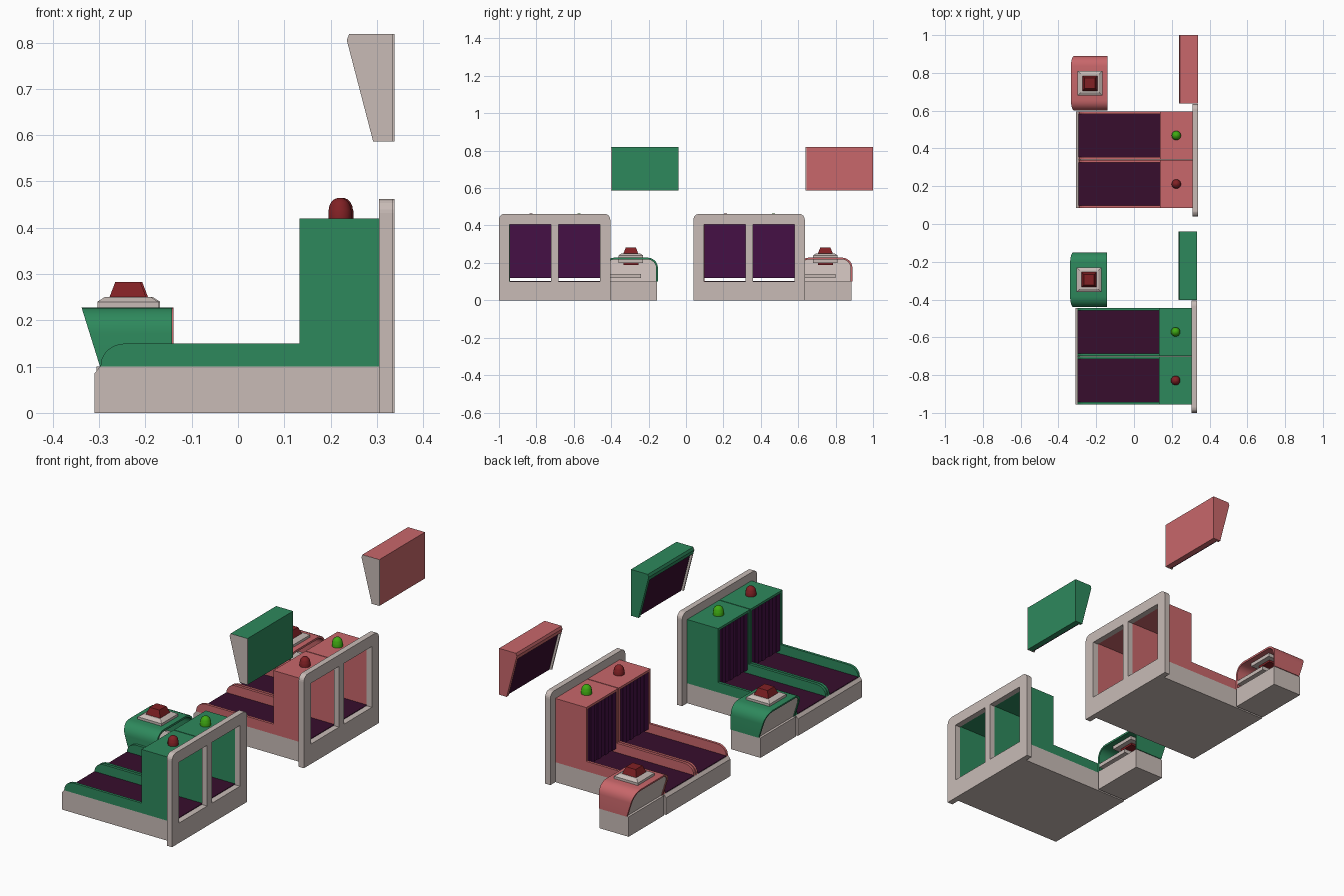
import bpy, bmesh, math
from mathutils import Vector

if "Cube" in bpy.data.objects:
    bpy.data.objects.remove(bpy.data.objects["Cube"])


def mat(name, c):
    m = bpy.data.materials.new(name)
    m.diffuse_color = (*c, 1)
    m.use_nodes = True
    m.node_tree.nodes["Principled BSDF"].inputs["Base Color"].default_value = m.diffuse_color
    return m


GREEN = mat("shell green", (0.027, 0.25, 0.108))
RED = mat("shell coral", (0.58, 0.135, 0.145))
GREY = mat("warm grey", (0.58, 0.50, 0.47))
DARKRED = mat("dark red", (0.22, 0.015, 0.018))
BELT = mat("belt purple", (0.038, 0.004, 0.026))
CURTAIN = mat("curtain purple", (0.06, 0.005, 0.06))
LAMP = mat("lamp green", (0.05, 0.40, 0.006))


def finish(name, bm, m):
    bmesh.ops.recalc_face_normals(bm, faces=bm.faces)
    me = bpy.data.meshes.new(name)
    bm.to_mesh(me)
    bm.free()
    me.materials.append(m)
    ob = bpy.data.objects.new(name, me)
    bpy.context.collection.objects.link(ob)
    return ob


def prism(name, pts, axis, a, b, m, warp=None, off=(0, 0, 0)):
    """Extrude a 2D profile: axis 'y' takes (x, z) points, axis 'x' takes (y, z)."""
    bm = bmesh.new()
    rows = []
    for t in (a, b):
        row = []
        for p in pts:
            v = Vector((p[0], t, p[1]) if axis == 'y' else (t, p[0], p[1]))
            if warp:
                v = warp(v)
            row.append(bm.verts.new(v + Vector(off)))
        rows.append(row)
    n = len(pts)
    bm.faces.new(rows[0])
    bm.faces.new(rows[1])
    for i in range(n):
        j = (i + 1) % n
        bm.faces.new((rows[0][i], rows[0][j], rows[1][j], rows[1][i]))
    return finish(name, bm, m)


def box(name, x, y, z, m, off):
    return prism(name, [(x[0], z[0]), (x[1], z[0]), (x[1], z[1]), (x[0], z[1])],
                 'y', y[0], y[1], m, off=off)


def frustum(name, c, z0, z1, r0, r1, m, off):
    bm = bmesh.new()
    rings = [[bm.verts.new(Vector((c[0] + sx * r, c[1] + sy * r, z)) + Vector(off))
              for sx, sy in ((-1, -1), (1, -1), (1, 1), (-1, 1))]
             for z, r in ((z0, r0), (z1, r1))]
    for r in rings:
        bm.faces.new(r)
    for i in range(4):
        j = (i + 1) % 4
        bm.faces.new((rings[0][i], rings[0][j], rings[1][j], rings[1][i]))
    return finish(name, bm, m)


def lathe(name, c, prof, m, off, n=14):
    bm = bmesh.new()
    rings = [[bm.verts.new(Vector((c[0] + r * math.cos(2 * math.pi * i / n),
                                   c[1] + r * math.sin(2 * math.pi * i / n), z)) + Vector(off))
              for i in range(n)] for r, z in prof]
    for a, b in zip(rings, rings[1:]):
        for i in range(n):
            j = (i + 1) % n
            bm.faces.new((a[i], a[j], b[j], b[i]))
    bm.faces.new(rings[0])
    bm.faces.new(rings[-1])
    ob = finish(name, bm, m)
    for p in ob.data.polygons:
        p.use_smooth = len(p.vertices) == 4
    return ob


def arch(y0, y1, z0, z1, r, n=6):
    """Upside-down U outline with rounded top corners, from low y to high y."""
    pts = [(y0, z0)]
    for cy, start in ((y0 + r, 180), (y1 - r, 90)):
        for i in range(n + 1):
            a = math.radians(start - 90 * i / n)
            pts.append((cy + r * math.cos(a), z1 - r + r * math.sin(a)))
    return pts + [(y1, z0)]


def lean(v):
    # leading edge of the side console tilts outward with height
    if v.x < -0.25:
        v.x += (0.228 - v.z) * 0.3125
    return v


def station(tag, shell, off):
    # base and gate frame
    prism(tag + "_lane_base", [(-0.31, 0), (0.305, 0), (0.305, 0.1), (-0.298, 0.1), (-0.31, 0.085)],
          'y', -0.955, -0.445, GREY, off=off)
    gx = (0.305, 0.334)
    box(tag + "_gate_sill", gx, (-1.0, -0.405), (0, 0.1), GREY, off)
    for i, y in enumerate(((-1.0, -0.943), (-0.721, -0.682), (-0.461, -0.405))):
        box(f"{tag}_gate_post_{i}", gx, y, (0.1, 0.405), GREY, off)
    prism(tag + "_gate_header", arch(-1.0, -0.405, 0.405, 0.462, 0.03), 'x', *gx, GREY, off=off)

    # two lanes: side walls, hood roof, belt, curtain strips, lamp
    rail = [(-0.298, 0.1)]
    for i in range(7):
        a = math.radians(180 - 90 * i / 6)
        rail.append((-0.243 + 0.053 * math.cos(a), 0.105 + 0.045 * math.sin(a)))
    rail += [(0.133, 0.15), (0.133, 0.42), (0.305, 0.42), (0.305, 0.1)]
    for k, (y0, y1, lamp) in enumerate(((-0.955, -0.702, DARKRED), (-0.698, -0.445, LAMP))):
        t = 0.013
        n = f"{tag}_lane{k}"
        prism(n + "_wall_a", rail, 'y', y0, y0 + t, shell, off=off)
        prism(n + "_wall_b", rail, 'y', y1 - t, y1, shell, off=off)
        box(n + "_hood_roof", (0.133, 0.305), (y0 + t, y1 - t), (0.408, 0.42), shell, off)
        box(n + "_belt", (-0.297, 0.304), (y0 + t, y1 - t), (0.098, 0.103), BELT, off)
        w = (y1 - y0 - 2 * t) / 8
        for s in range(8):
            x = 0.137 + 0.004 * (s % 2)
            ys = y0 + t + s * w
            box(f"{n}_curtain_{s}", (x, x + 0.005), (ys, ys + w), (0.12, 0.41), CURTAIN, off)
        c = (0.22, (y0 + y1) / 2)
        prof = [(0.025, 0.42), (0.025, 0.437)]
        prof += [(0.024 * math.cos(math.radians(d)), 0.439 + 0.026 * math.sin(math.radians(d)))
                 for d in (0, 20, 40, 60, 80)]
        lathe(n + "_lamp", c, prof, lamp, off)

    # side console: plinth, leaning front plate, arched cover, shelf
    box(tag + "_console_plinth", (-0.306, -0.143), (-0.436, -0.154), (0, 0.1), GREY, off)
    outer = arch(-0.44, -0.15, 0.1, 0.228, 0.055)
    inner = arch(-0.43, -0.16, 0.1, 0.218, 0.045)
    cover = prism(tag + "_console_cover", outer + inner[::-1], 'x', -0.338, -0.143, shell, lean, off)
    prism(tag + "_console_front", inner, 'x', -0.334, -0.324, GREY, lean, off)
    for p in cover.data.polygons:
        p.use_smooth = len(p.vertices) == 4
    box(tag + "_console_shelf", (-0.28, -0.143), (-0.43, -0.24), (0.12, 0.14), GREY, off)
    # push button on a square tray
    c = (-0.238, -0.295)
    frustum(tag + "_tray_rim", c, 0.2, 0.24, 0.066, 0.066, GREY, off)
    frustum(tag + "_tray", c, 0.24, 0.25, 0.066, 0.05, GREY, off)
    frustum(tag + "_button", c, 0.249, 0.283, 0.04, 0.027, DARKRED, off)
    frustum(tag + "_button_stem", c, 0.19, 0.205, 0.04, 0.04, DARKRED, off)

    # hanging monitor: body, end plates, top lip, recessed screen
    side = [(0.334, 0.818), (0.24, 0.818), (0.235, 0.805), (0.292, 0.586), (0.334, 0.586)]
    prism(tag + "_monitor_end_far", side, 'y', -0.055, -0.04, shell, off=off)
    prism(tag + "_monitor_end_near", side, 'y', -0.402, -0.396, GREY, off=off)
    prism(tag + "_monitor_body", [(0.334, 0.818), (0.252, 0.818), (0.249, 0.805), (0.306, 0.586), (0.334, 0.586)],
          'y', -0.396, -0.055, shell, off=off)
    prism(tag + "_monitor_lip", [(0.26, 0.818), (0.24, 0.818), (0.235, 0.805), (0.2402, 0.785), (0.26, 0.785)],
          'y', -0.398, -0.055, shell, off=off)
    prism(tag + "_screen", [(0.2492, 0.785), (0.301, 0.586), (0.307, 0.586), (0.2552, 0.785)],
          'y', -0.39, -0.06, BELT, off=off)
    # thin coloured skin over the near plate's top edge
    box(tag + "_monitor_top", (0.24, 0.334), (-0.4015, -0.04), (0.816, 0.8185), shell, off)


for ob_args in (("green", GREEN, (0, 0, 0)), ("coral", RED, (0.004, 1.04, 0))):
    station(*ob_args)
for ob in bpy.context.scene.objects:
    if ob.name.endswith("console_cover"):
        ob.data.set_sharp_from_angle(angle=math.radians(35))
